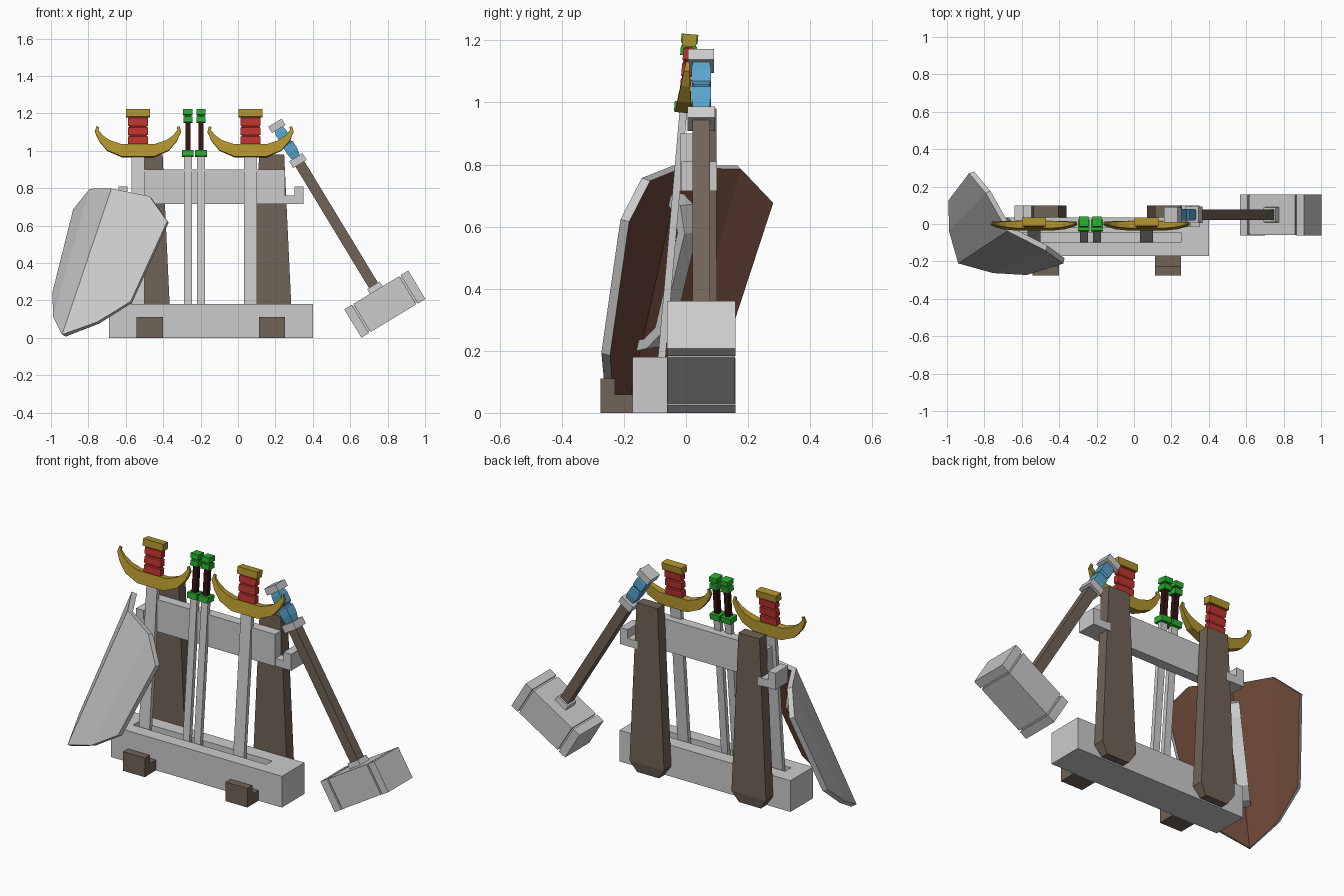
import bpy, bmesh, math
from mathutils import Matrix, Vector

if "Cube" in bpy.data.objects:
    bpy.data.objects.remove(bpy.data.objects["Cube"])


def mat(name, rgb):
    m = bpy.data.materials.new(name)
    m.diffuse_color = (*rgb, 1)
    m.use_nodes = True
    m.node_tree.nodes["Principled BSDF"].inputs["Base Color"].default_value = m.diffuse_color
    return m


GREY = mat("pale steel", (.60, .60, .60))
WOOD = mat("dark wood", (.165, .125, .095))
HIDE = mat("red brown backing", (.15, .064, .040))
GOLD = mat("gold", (.43, .29, .025))
RED = mat("red wrap", (.52, .035, .028))
GREEN = mat("green fitting", (.022, .42, .028))
BLUE = mat("blue wrap", (.10, .37, .61))
MAROON = mat("dark maroon wrap", (.035, .007, .006))
ID = Matrix.Identity(4)


def finish(name, bm, material, M=ID):
    bm.transform(M)
    bmesh.ops.recalc_face_normals(bm, faces=bm.faces)
    me = bpy.data.meshes.new(name)
    bm.to_mesh(me)
    bm.free()
    me.materials.append(material)
    ob = bpy.data.objects.new(name, me)
    bpy.context.collection.objects.link(ob)
    return ob


def loft(name, rings, material, M=ID):
    """Skin equal-length rings of points and cap both ends."""
    bm = bmesh.new()
    vs = [[bm.verts.new(p) for p in r] for r in rings]
    n = len(vs[0])
    for a, b in zip(vs, vs[1:]):
        for i in range(n):
            j = (i + 1) % n
            bm.faces.new((a[i], a[j], b[j], b[i]))
    bm.faces.new(vs[0])
    bm.faces.new(vs[-1])
    return finish(name, bm, material, M)


def stack(name, secs, material, M=ID, cx=0, cy=0):
    """Rectangular sections (z, half x, half y) stacked upward."""
    return loft(name, [[(cx + sx * hx, cy + sy * hy, z) for sx, sy in
                        ((-1, -1), (1, -1), (1, 1), (-1, 1))] for z, hx, hy in secs], material, M)


def box(name, lo, hi, material, M=ID):
    return stack(name, [(z, (hi[0] - lo[0]) / 2, (hi[1] - lo[1]) / 2) for z in (lo[2], hi[2])],
                 material, M, (lo[0] + hi[0]) / 2, (lo[1] + hi[1]) / 2)


def extrude(name, prof, a, b, place, material, M=ID):
    """Extrude a 2D profile from a to b, place() maps (p, q, t) to a point."""
    return loft(name, [[place(p, q, t) for p, q in prof] for t in (a, b)], material, M)


# --- rack ---
base = box("rack_base", (-.69, -.172, 0), (.40, .035, .18), GREY)
cutter = box("slot_cutter", (-.60, -.098, .10), (.25, -.045, .3), GREY)
cutter.hide_render = True
cutter.hide_set(True)
mod = base.modifiers.new("slot", 'BOOLEAN')
mod.object = cutter
mod.solver = 'EXACT'
box("rack_rail", (-.545, -.02, .715), (.25, .036, .90), GREY)
MID = -.145
for s, side in ((-1, "left"), (1, "right")):
    # back posts, wide at the foot with a chamfered end
    stack(f"{side}_post", [(0, .07, .022), (.06, .11, .033), (.98, .067, .031)], WOOD,
          cx=MID + s * .325, cy=.067)
    # side hooks on the rail
    hook = [(.385, .715), (.495, .715), (.495, .81), (.447, .81), (.447, .76), (.385, .76)]
    extrude(f"{side}_hook", hook, -.015, .1, lambda p, q, t: (MID + s * p, t, q), GREY)
    # stepped front feet
    foot = [(-.275, 0), (-.16, 0), (-.16, .06), (-.228, .06), (-.228, .11), (-.275, .11)]
    fx = MID + s * .327
    extrude(f"{side}_foot", foot, fx - .07, fx + .07, lambda p, q, t: (t, p, q), WOOD)


def leaning(x):
    return Matrix.Translation((x, -.078, .18)) @ Matrix.Rotation(math.radians(-5), 4, 'X')


# --- broad swords with crescent guards ---
# half guard: (lower x, lower z, upper x, upper z, half depth)
HALF = [(.085, 0, .09, .068, .027), (.165, .034, .15, .088, .022), (.208, .085, .188, .115, .015),
        (.231, .135, .212, .145, .009), (.222, .165, .208, .160, .005)]
for side, x in (("left", -.535), ("right", .067)):
    M = leaning(x)
    stack(f"{side}_sword_blade", [(-.075, .034, .012), (.80, .034, .012)], GREY, M)
    full = [(-lx, lz, -ux, uz, d) for lx, lz, ux, uz, d in reversed(HALF)] + HALF
    loft(f"{side}_sword_guard",
         [[(lx, -d, .79 + lz), (lx, d, .79 + lz), (ux, d * .7, .79 + uz), (ux, -d * .7, .79 + uz)]
          for lx, lz, ux, uz, d in full], GOLD, M)
    wrap = []
    for i in range(3):
        z = .855 + i * .05
        wrap += [(z, .046, .013), (z + .006, .053, .017), (z + .042, .053, .017), (z + .047, .046, .013)]
    stack(f"{side}_sword_grip", wrap, RED, M)
    stack(f"{side}_sword_pommel", [(1.004, .064, .023), (1.044, .064, .023)], GOLD, M)

# --- pair of slim swords ---
for side, x in (("left", -.268), ("right", -.198)):
    M = leaning(x)
    stack(f"{side}_slim_blade", [(-.075, .021, .012), (.80, .021, .012)], GREY, M)
    stack(f"{side}_slim_guard", [(.792, .031, .03), (.825, .031, .03)], GREEN, M)
    stack(f"{side}_slim_grip", [(.82, .014, .014), (.985, .014, .014)], MAROON, M)
    stack(f"{side}_slim_pommel", [(.975, .024, .026), (1.005, .024, .026), (1.007, .018, .019),
                                  (1.013, .018, .019), (1.015, .025, .027), (1.044, .025, .027)], GREEN, M)

# --- war hammer hanging on the right hook ---
H = Matrix.Translation((.785, .049, .18)) @ Matrix.Rotation(math.radians(-31.2), 4, 'Y')
box("hammer_head", (-.143, -.109, -.088), (.143, .109, .088), GREY, H)
box("hammer_core", (-.17, -.10, -.08), (.17, .10, .08), GREY, H)
for s, side in ((-1, "left"), (1, "right")):
    a, b = sorted((s * .153, s * .2))
    box(f"hammer_{side}_face", (a, -.11, -.089), (b, .11, .089), GREY, H)
stack("hammer_socket", [(.08, .042, .042), (.118, .038, .038)], GREY, H)
stack("hammer_shaft", [(.1, .028, .028), (.89, .028, .028)], WOOD, H)
stack("hammer_ring", [(.876, .042, .044), (.918, .042, .044)], GREY, H)
stack("hammer_grip", [(.915, .024, .025), (.955, .031, .031), (1.0, .031, .031), (1.006, .024, .025),
                      (1.012, .024, .025), (1.02, .031, .031), (1.07, .031, .031), (1.097, .026, .027)], BLUE, H)
stack("hammer_end_cap", [(1.095, .042, .042), (1.134, .042, .042)], GREY, H)

# --- shield leaning on the left, local axes: across, up, outward ---
w = Vector((.718, -.688, -.09)).normalized()
up = Vector((.313, .228, .922))
up = (up - w * up.dot(w)).normalized()
S = Matrix((w, up, w.cross(up))).transposed().to_4x4()
S.translation = (-.63, .03, .655)
bm = bmesh.new()
rows = [[(-.35, 0, 0), (-.223, .107, .061), (0, .102, .13), (.223, .107, .061), (.35, 0, 0)],
        [(-.29, -.472, 0), (-.165, -.628, .061), (0, -.74, .115), (.165, -.628, .061), (.29, -.472, 0)]]
vs = [[bm.verts.new(p) for p in r] for r in rows]
for i in range(4):
    bm.faces.new((vs[1][i], vs[1][i + 1], vs[0][i + 1], vs[0][i]))
shield = finish("shield", bm, GREY, S)
# make sure the face normals point outward, away from the rack
if sum((p.normal.dot(w.cross(up)) for p in shield.data.polygons)) < 0:
    shield.data.flip_normals()
shield.data.materials.append(HIDE)
mod = shield.modifiers.new("thickness", 'SOLIDIFY')
mod.thickness = .03
mod.offset = -1
mod.material_offset = 1
mod.material_offset_rim = 0

# grip bar on the back of the shield
bar = [(.02, .105), (.0, .04), (-.08, -.005), (-.43, -.005), (-.5, .04), (-.54, .105),
       (-.5, .105), (-.475, .06), (-.42, .025), (-.09, .025), (-.03, .06), (-.015, .105)]
extrude("shield_grip_bar", bar, -.03, .03, lambda p, q, t: (t, p, q), GREY, S)
